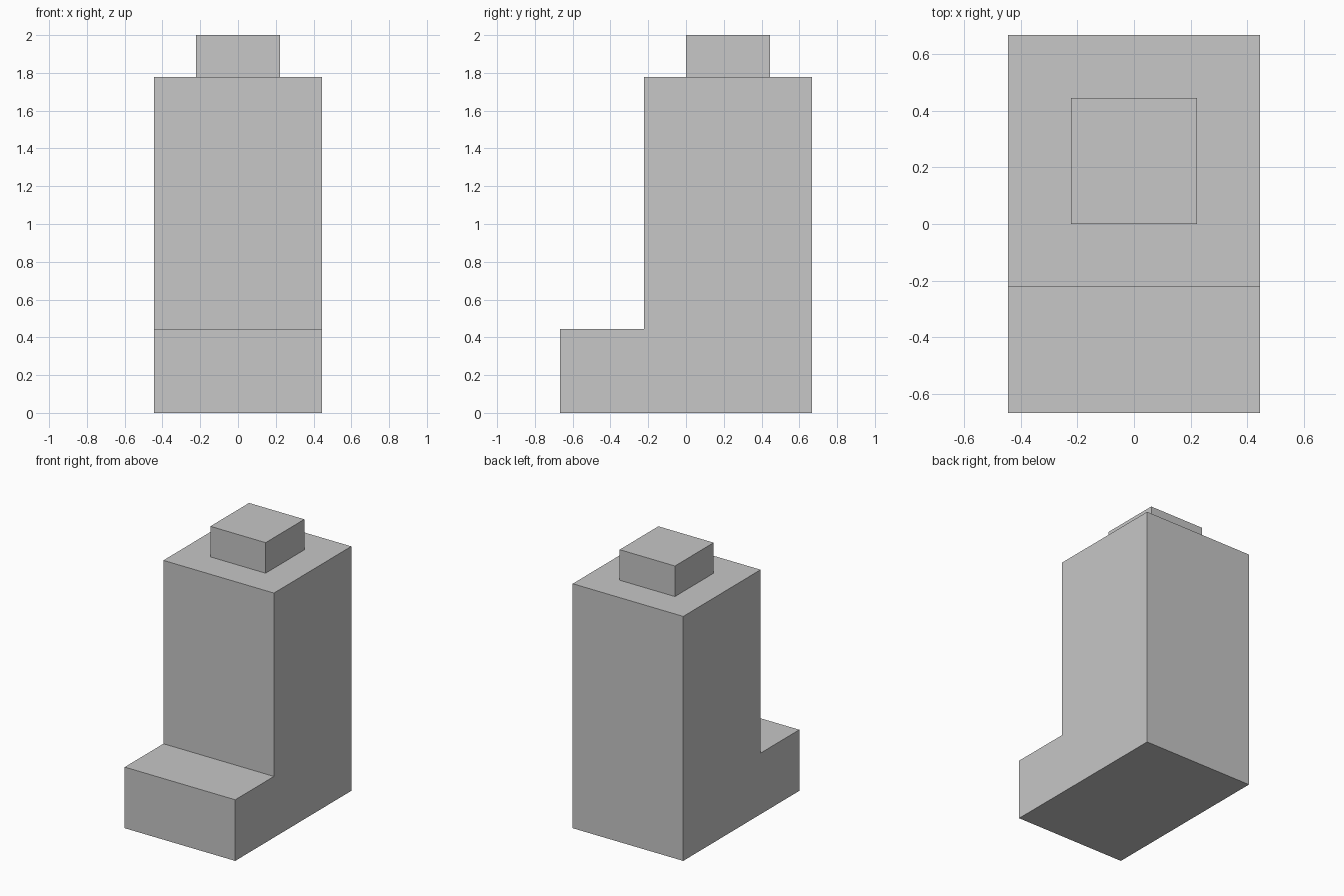
import bpy
import bmesh

U = 2 / 9  # modelling unit: the whole model is nine units tall

cube = bpy.data.objects.get("Cube")
if cube:
    bpy.data.objects.remove(cube, do_unlink=True)

# Single flat colour
grey = bpy.data.materials.new("light_grey")
grey.use_nodes = True
colour = (0.57, 0.57, 0.57, 1)
grey.diffuse_color = colour
grey.node_tree.nodes["Principled BSDF"].inputs["Base Color"].default_value = colour


def extrude_side_profile(name, profile, half_width):
    """Extrude a (y, z) outline along x, centred on x = 0."""
    bm = bmesh.new()
    face = bm.faces.new([bm.verts.new((-half_width * U, y * U, z * U)) for y, z in profile])
    result = bmesh.ops.extrude_face_region(bm, geom=[face])
    moved = [v for v in result["geom"] if isinstance(v, bmesh.types.BMVert)]
    bmesh.ops.translate(bm, verts=moved, vec=(2 * half_width * U, 0, 0))
    bmesh.ops.recalc_face_normals(bm, faces=bm.faces)
    mesh = bpy.data.meshes.new(name)
    bm.to_mesh(mesh)
    bm.free()
    mesh.materials.append(grey)
    obj = bpy.data.objects.new(name, mesh)
    bpy.context.collection.objects.link(obj)
    return obj


# Tall body with the low step at the front
extrude_side_profile("stepped_body", [(-3, 0), (3, 0), (3, 8), (-1, 8), (-1, 2), (-3, 2)], 2)

# Small block on the top
extrude_side_profile("top_block", [(0, 8), (2, 8), (2, 9), (0, 9)], 1)
